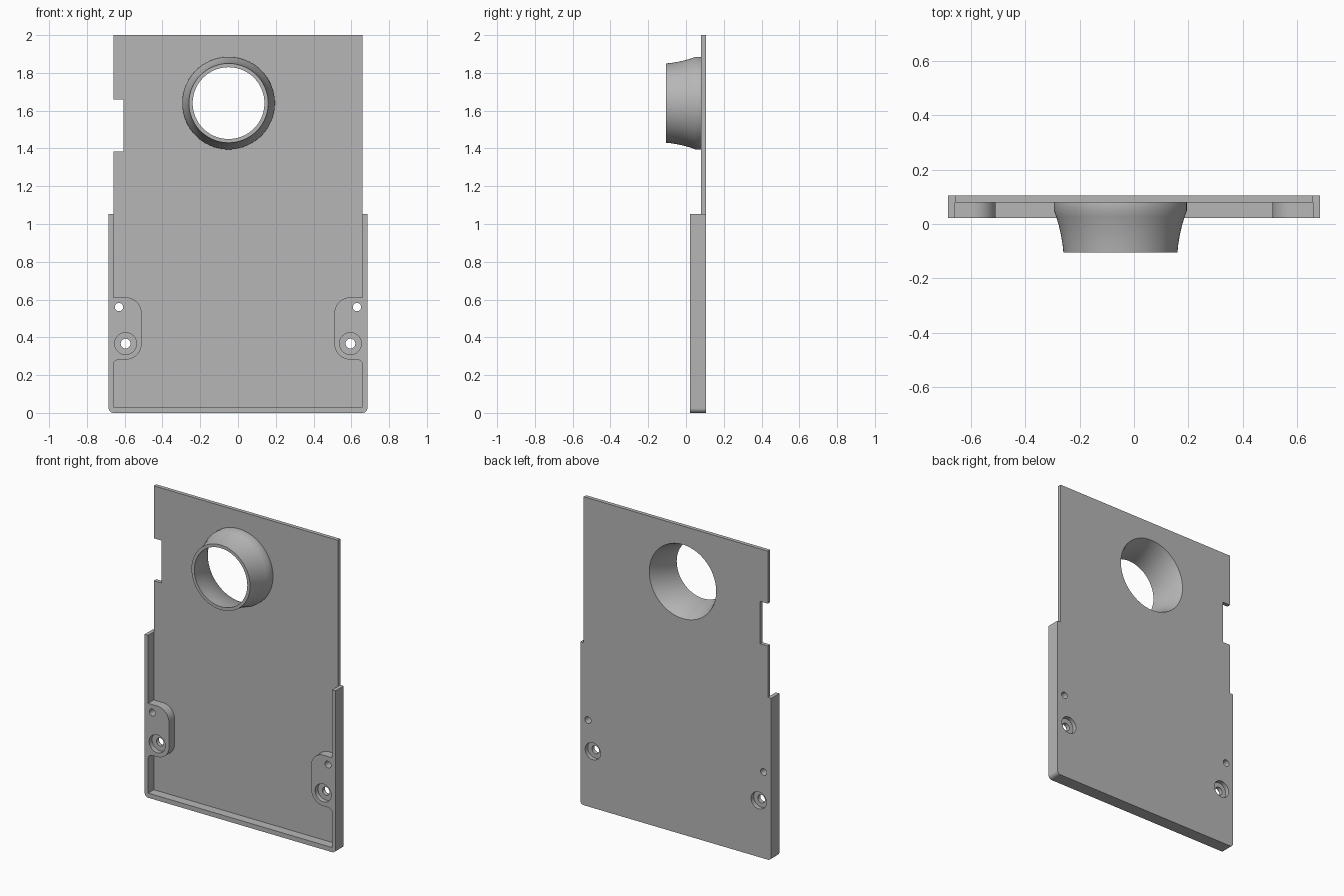
import bpy, bmesh, math

cube = bpy.data.objects.get("Cube")
if cube:
    bpy.data.objects.remove(cube, do_unlink=True)

grey = bpy.data.materials.new("plain grey")
grey.use_nodes = True
grey.diffuse_color = (0.47, 0.47, 0.47, 1)
grey.node_tree.nodes["Principled BSDF"].inputs["Base Color"].default_value = (0.47, 0.47, 0.47, 1)

FRONT, FLOOR, BACK = 0.022, 0.08, 0.105   # depth levels of the panel
RING_X, RING_Z = -0.05, 1.64


def arc(cx, cz, r, start, end, n=10):
    """Points on an arc in the x-z plane, angles in degrees."""
    angles = [math.radians(start + (end - start) * i / n) for i in range(n + 1)]
    return [(cx + r * math.cos(a), cz + r * math.sin(a)) for a in angles]


def make_object(name, bm):
    bmesh.ops.recalc_face_normals(bm, faces=bm.faces)
    mesh = bpy.data.meshes.new(name)
    bm.to_mesh(mesh)
    bm.free()
    mesh.materials.append(grey)
    obj = bpy.data.objects.new(name, mesh)
    bpy.context.collection.objects.link(obj)
    return obj


def extrude(name, outline, y0, y1):
    """Solid from an x-z outline between two depths."""
    bm = bmesh.new()
    face = bm.faces.new([bm.verts.new((x, y0, z)) for x, z in outline])
    moved = bmesh.ops.extrude_face_region(bm, geom=[face])["geom"]
    bmesh.ops.translate(bm, vec=(0, y1 - y0, 0),
                        verts=[v for v in moved if isinstance(v, bmesh.types.BMVert)])
    return make_object(name, bm)


def activate(obj):
    bpy.ops.object.select_all(action="DESELECT")
    obj.select_set(True)
    bpy.context.view_layer.objects.active = obj


def combine(obj, other, operation):
    """Apply a boolean and drop the helper."""
    mod = obj.modifiers.new(operation, "BOOLEAN")
    mod.operation, mod.solver, mod.object = operation, "EXACT", other
    other.hide_render = True
    activate(obj)
    bpy.ops.object.modifier_apply(modifier=mod.name)
    bpy.data.objects.remove(other, do_unlink=True)


def drill(obj, x, z, r, y0, y1, n=32):
    combine(obj, extrude("drill", arc(x, z, r, 0, 360, n)[:-1], y0, y1), "DIFFERENCE")


# Back panel with side notch and wider lower half
corners = arc(-0.66, 0.025, 0.025, 180, 270) + arc(0.66, 0.025, 0.025, 270, 360)
panel = extrude("back_panel", corners + [
    (0.685, 1.053), (0.66, 1.053), (0.66, 2), (-0.66, 2), (-0.66, 1.66),
    (-0.605, 1.66), (-0.605, 1.385), (-0.66, 1.385), (-0.66, 1.053), (-0.685, 1.053)],
    FLOOR, BACK)

# Raised rim with rounded screw bosses
inner = [(0.66, 1.053), (0.66, 0.612)]
inner += arc(0.595, 0.527, 0.085, 90, 180) + arc(0.595, 0.367, 0.085, 180, 270)
inner += arc(0.63, 0.252, 0.03, 90, 0) + [(0.66, 0.03)]
rim = extrude("rim", corners + [(0.685, 1.053)] + inner
              + [(-x, z) for x, z in reversed(inner)] + [(-0.685, 1.053)], FRONT, FLOOR)
combine(panel, rim, "UNION")

# Screw holes with recesses on both faces, pin holes and the ring opening
for side in (-1, 1):
    drill(panel, side * 0.63, 0.56, 0.022, -0.1, 0.2)
    drill(panel, side * 0.595, 0.367, 0.026, -0.1, 0.2)
    drill(panel, side * 0.595, 0.367, 0.058, -0.1, FRONT + 0.03)
    drill(panel, side * 0.595, 0.367, 0.055, BACK - 0.027, 0.2)
drill(panel, RING_X, RING_Z, 0.24, 0, 0.2, 96)

# Flared collar turned around the opening: (radius, depth) section
section = [(0.245, FLOOR), (0.245, 0.05), (0.236, 0.025), (0.227, -0.005),
           (0.219, -0.04), (0.213, -0.075), (0.21, -0.105),
           (0.19, -0.105), (0.192, -0.07), (0.197, -0.03), (0.204, 0.005),
           (0.214, 0.04), (0.226, 0.075), (0.24, BACK)]
bm = bmesh.new()
count = 96
loops = []
for i in range(count):
    a = 2 * math.pi * i / count
    loops.append([bm.verts.new((RING_X + r * math.cos(a), y, RING_Z + r * math.sin(a)))
                  for r, y in section])
for i in range(count):
    here, after = loops[i], loops[(i + 1) % count]
    for j in range(len(section)):
        k = (j + 1) % len(section)
        bm.faces.new((here[j], here[k], after[k], after[j]))
collar = make_object("flared_collar", bm)

for obj in (panel, collar):
    activate(obj)
    bpy.ops.object.shade_smooth_by_angle(angle=math.radians(30))
